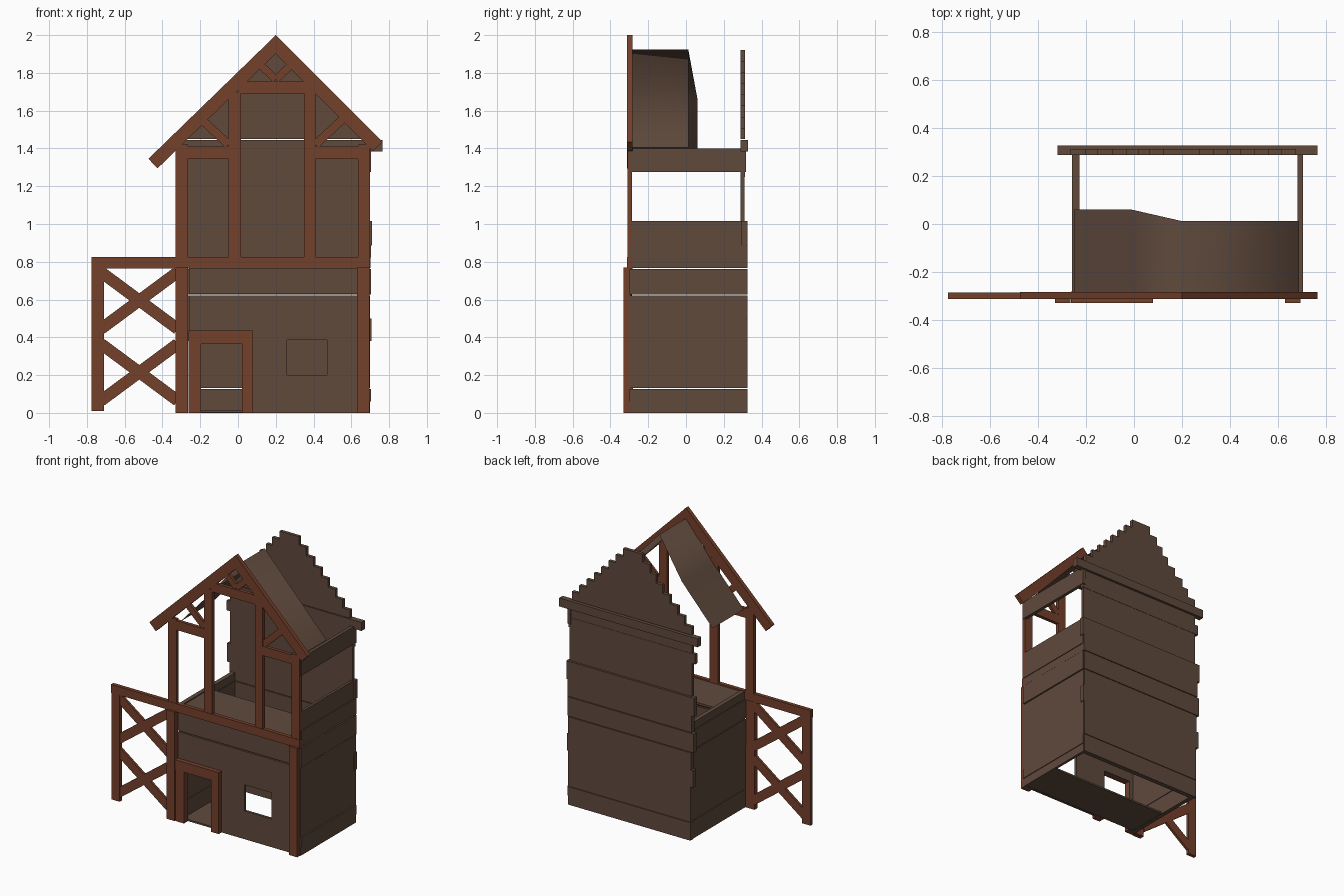
import bpy, bmesh, math, random
from mathutils import Matrix, Vector
random.seed(4)


def material(name, rgb):
    m = bpy.data.materials.new(name)
    m.diffuse_color = (*rgb, 1)
    return m


TIMBER = material("red_brown_timber", (0.175, 0.050, 0.023))
BOARD = material("dark_brown_board", (0.115, 0.068, 0.046))


def finish(name, bm, mat):
    bmesh.ops.recalc_face_normals(bm, faces=bm.faces)
    me = bpy.data.meshes.new(name)
    bm.to_mesh(me)
    bm.free()
    me.materials.append(mat)
    ob = bpy.data.objects.new(name, me)
    bpy.context.collection.objects.link(ob)
    return ob


def add_box(bm, x0, x1, y0, y1, z0, z1):
    m = Matrix.Translation(((x0 + x1) / 2, (y0 + y1) / 2, (z0 + z1) / 2))
    bmesh.ops.create_cube(bm, size=1, matrix=m @ Matrix.Diagonal((x1 - x0, y1 - y0, z1 - z0, 1)))


def boxes(name, items, mat):
    bm = bmesh.new()
    for it in items:
        add_box(bm, *it)
    return finish(name, bm, mat)


def bars(name, items, y0, y1, mat):
    """Slanted timbers in the xz plane: (xa, za, xb, zb, width)."""
    bm = bmesh.new()
    for xa, za, xb, zb, w in items:
        d = Vector((xb - xa, 0, zb - za))
        m = (Matrix.Translation(((xa + xb) / 2, (y0 + y1) / 2, (za + zb) / 2))
             @ Matrix.Rotation(-math.atan2(d.z, d.x), 4, 'Y')
             @ Matrix.Diagonal((d.length, y1 - y0, w, 1)))
        bmesh.ops.create_cube(bm, size=1, matrix=m)
    return finish(name, bm, mat)


# Front timber frame, lower storey (stands proud of the wall)
F0, F1 = -0.33, -0.295
boxes("lower_posts", [(-0.33, -0.265, F0, F1, 0, 0.77), (0.63, 0.695, F0, F1, 0, 0.77)], TIMBER)
boxes("door_frame", [(-0.262, -0.195, F0 + 0.004, F1, 0, 0.37), (0.02, 0.08, F0, F1, 0, 0.37),
                     (-0.262, 0.08, F0, F1, 0.365, 0.435)], TIMBER)

# Upper frame
U0, U1 = -0.31, -0.286
boxes("storey_beam", [(-0.775, 0.70, U0 - 0.003, U1, 0.765, 0.825)], TIMBER)
boxes("upper_posts", [(-0.33, -0.265, U0, U1, 0.82, 1.42), (0.635, 0.70, U0, U1, 0.82, 1.42),
                      (-0.05, 0.015, U0, U1, 0.82, 1.70), (0.35, 0.41, U0, U1, 0.82, 1.72)], TIMBER)
boxes("upper_rails", [(-0.265, -0.05, U0, U1, 1.345, 1.41), (0.41, 0.64, U0, U1, 1.345, 1.41),
                      (0.0, 0.40, U0, U1, 1.69, 1.755)], TIMBER)
bars("rafters", [(0.225, 1.975, -0.45, 1.32, 0.07), (0.175, 1.975, 0.74, 1.41, 0.07)],
     U0 - 0.003, U1 + 0.002, TIMBER)
bars("gable_braces", [(0.20, 1.765, 0.10, 1.86, 0.04), (0.20, 1.765, 0.30, 1.86, 0.04),
                      (-0.05, 1.42, -0.21, 1.57, 0.045), (0.41, 1.42, 0.57, 1.57, 0.045)],
     U0 + 0.002, U1 - 0.002, TIMBER)

# Side fence with two crosses
boxes("fence_post", [(-0.775, -0.71, U0, U1, 0.01, 0.77)], TIMBER)
crosses = []
for c in (0.595, 0.215):
    for s in (1, -1):
        crosses.append((-0.725, c - 0.15 * s, -0.32, c + 0.15 * s, 0.062))
bars("fence_crosses", crosses, U0 + 0.003, U1 - 0.003, TIMBER)

# Front wall boards around the door and window openings
W0, W1 = -0.298, -0.28
front = []
for x0, x1, z0, z1 in ((-0.26, -0.195, 0, 0.40), (0.02, 0.26, 0, 0.385), (0.26, 0.47, 0, 0.20),
                       (0.47, 0.69, 0, 0.385), (-0.26, 0.02, 0.365, 0.385),
                       (-0.26, 0.69, 0.385, 0.622), (-0.26, 0.69, 0.63, 0.765)):
    front.append((x0, x1, W0, W1, z0, z1))
boxes("front_wall", front, BOARD)

# Side walls: rows with narrow gaps, the right one taller with an open band
rows = [(0, 0.06), (0.06, 0.127), (0.131, 0.622), (0.627, 0.762), (0.767, 0.822)]
boxes("left_wall", [(-0.258, -0.228, -0.29, 0.30, a, b) for a, b in rows], BOARD)
right = rows + [(0.822, 0.885), (0.885, 1.015), (1.275, 1.40)]
boxes("right_wall", [(0.682, 0.70 + 0.005 * (i % 2), -0.298, 0.318, a, b)
                     for i, (a, b) in enumerate(right)], BOARD)

# Back wall: flush boards below, ragged ends in the middle, stepped gable on top
back = []
for a, b, left, rt in [(0, 0.127, 0, 0), (0.131, 0.38, 0, 0), (0.38, 0.50, 0.02, 0.008),
                       (0.50, 0.622, 0.005, 0), (0.627, 0.762, 0.025, 0), (0.767, 0.885, 0.01, 0.003),
                       (0.885, 1.015, 0.03, 0.012)]:
    back.append((-0.262 - left, 0.698 + rt, 0.292, 0.325, a, b))
back.append((-0.265, 0.695, 0.288, 0.31, 1.015, 1.25))
back.append((-0.29, 0.70, 0.288, 0.312, 1.25, 1.32))
back.append((-0.265, 0.70, 0.288, 0.31, 1.32, 1.385))
back.append((-0.32, 0.765, 0.288, 0.327, 1.385, 1.445))
n = 8
for i in range(n):
    h = 0.465 - 0.40 * i / (n - 1)
    z = 1.45 + 0.0588 * i
    back.append((0.205 - h - 0.02 * random.random(), 0.21 + h, 0.288,
                 0.312, z, z + 0.0588))
boxes("back_wall", back, BOARD)

# Ground and upper floor, front half only
boxes("ground_floor", [(-0.235, 0.685, -0.285, 0.012, 0.002, 0.014)], BOARD)
boxes("upper_floor", [(-0.235, 0.685, -0.287, 0.012, 0.80, 0.815)], BOARD)

# Partial roof sheet between the rafters, shaded smoothly over the ridge
bm = bmesh.new()
profile = [(-0.25, 1.40, 0.06), (-0.01, 1.665, 0.06), (0.20, 1.925, 0.012), (0.685, 1.405, 0.012)]
pairs = [(bm.verts.new((x, -0.29, z)), bm.verts.new((x, y, z))) for x, z, y in profile]
for (a, b), (c, d) in zip(pairs, pairs[1:]):
    bm.faces.new((a, b, d, c)).smooth = True
roof = finish("roof_sheet", bm, BOARD)
